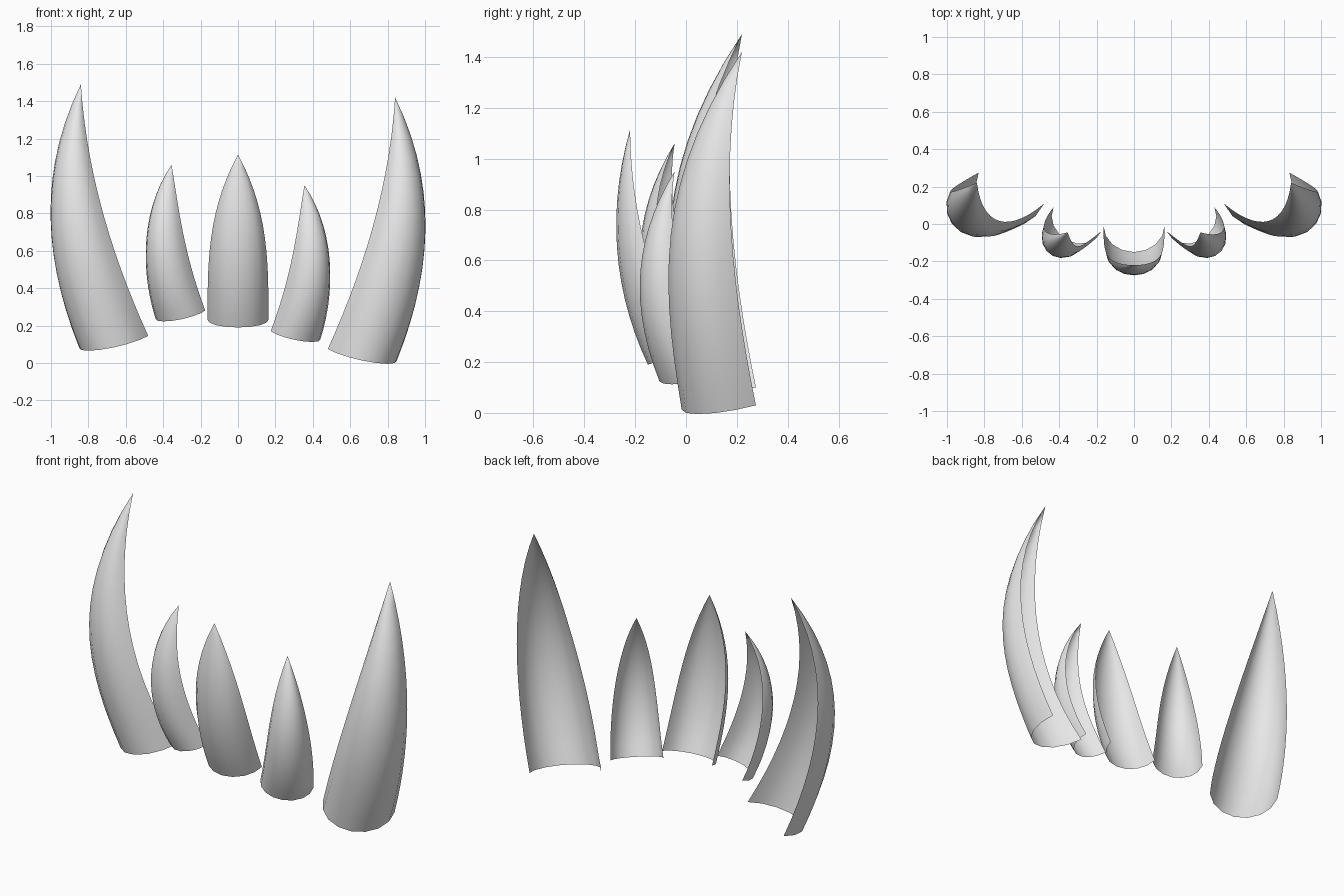
import bpy, bmesh, math
from mathutils import Vector

cube = bpy.data.objects.get("Cube")
if cube:
    bpy.data.objects.remove(cube, do_unlink=True)

ARC_STEPS = 8
LENGTH_STEPS = 14

ivory = bpy.data.materials.new("plain_grey")
ivory.use_nodes = True
GREY = (0.8, 0.8, 0.8, 1)
ivory.diffuse_color = GREY
ivory.node_tree.nodes["Principled BSDF"].inputs["Base Color"].default_value = GREY


def along(points, t):
    """Smooth cubic curve through four evenly spaced points."""
    result = Vector((0, 0, 0))
    last = len(points) - 1
    for i, point in enumerate(points):
        weight = 1.0
        for j in range(len(points)):
            if j != i:
                weight *= (t * last - j) / (i - j)
        result += weight * Vector(point)
    return result


def make_claw(name, inner, outer, ridge, tip, side=1, lift=0.0):
    """Open half shell lofted between two rim curves and a front ridge."""
    bm = bmesh.new()

    def add_vert(co):
        return bm.verts.new((co.x * side, co.y, co.z + lift))

    rows = []
    for level in range(LENGTH_STEPS):
        t = level / LENGTH_STEPS
        a, b, front = (along(curve + [tip], t) for curve in (inner, outer, ridge))
        middle = (a + b) / 2
        row = []
        for step in range(ARC_STEPS + 1):
            angle = math.pi * step / ARC_STEPS
            row.append(add_vert(middle + (a - middle) * math.cos(angle)
                                + (front - middle) * math.sin(angle)))
        rows.append(row)
    point = add_vert(Vector(tip))

    # Shell faces, closed to a point at the tip
    for low, high in zip(rows, rows[1:]):
        for i in range(ARC_STEPS):
            bm.faces.new((low[i], low[i + 1], high[i + 1], high[i]))
    for i in range(ARC_STEPS):
        bm.faces.new((rows[-1][i], rows[-1][i + 1], point))
    if side < 0:
        bmesh.ops.reverse_faces(bm, faces=bm.faces[:])
    for face in bm.faces:
        face.smooth = True

    mesh = bpy.data.meshes.new(name)
    bm.to_mesh(mesh)
    bm.free()
    mesh.materials.append(ivory)
    claw = bpy.data.objects.new(name, mesh)
    bpy.context.collection.objects.link(claw)
    return claw


# Upright middle claw, symmetric about the centre
middle_rim = [(0.163, -0.01, 0.23), (0.157, -0.125, 0.53), (0.115, -0.195, 0.82)]
make_claw(
    "middle_claw",
    inner=[(-x, y, z) for x, y, z in middle_rim],
    outer=middle_rim,
    ridge=[(0, -0.15, 0.19), (0, -0.25, 0.49), (0, -0.273, 0.8)],
    tip=(0, -0.22, 1.115),
)

# Short side claws and long outer claws; the right ones sit a little higher
small_claw = dict(
    inner=[(0.175, -0.04, 0.17), (0.263, -0.105, 0.45), (0.315, -0.115, 0.7)],
    outer=[(0.43, 0.09, 0.14), (0.48, 0, 0.42), (0.457, -0.05, 0.7)],
    ridge=[(0.355, -0.088, 0.115), (0.425, -0.167, 0.41), (0.425, -0.15, 0.69)],
    tip=(0.355, -0.045, 0.95),
)
large_claw = dict(
    inner=[(0.48, 0.11, 0.075), (0.65, 0.015, 0.5), (0.775, 0.05, 0.95)],
    outer=[(0.83, 0.275, 0.03), (0.955, 0.2, 0.48), (0.975, 0.172, 0.95)],
    ridge=[(0.74, 0, 0), (0.9, -0.045, 0.47), (0.93, 0, 0.93)],
    tip=(0.84, 0.22, 1.42),
)
for label, side, small_lift, large_lift in (("left", 1, 0, 0), ("right", -1, 0.11, 0.07)):
    make_claw(label + "_small_claw", side=side, lift=small_lift, **small_claw)
    make_claw(label + "_large_claw", side=side, lift=large_lift, **large_claw)
